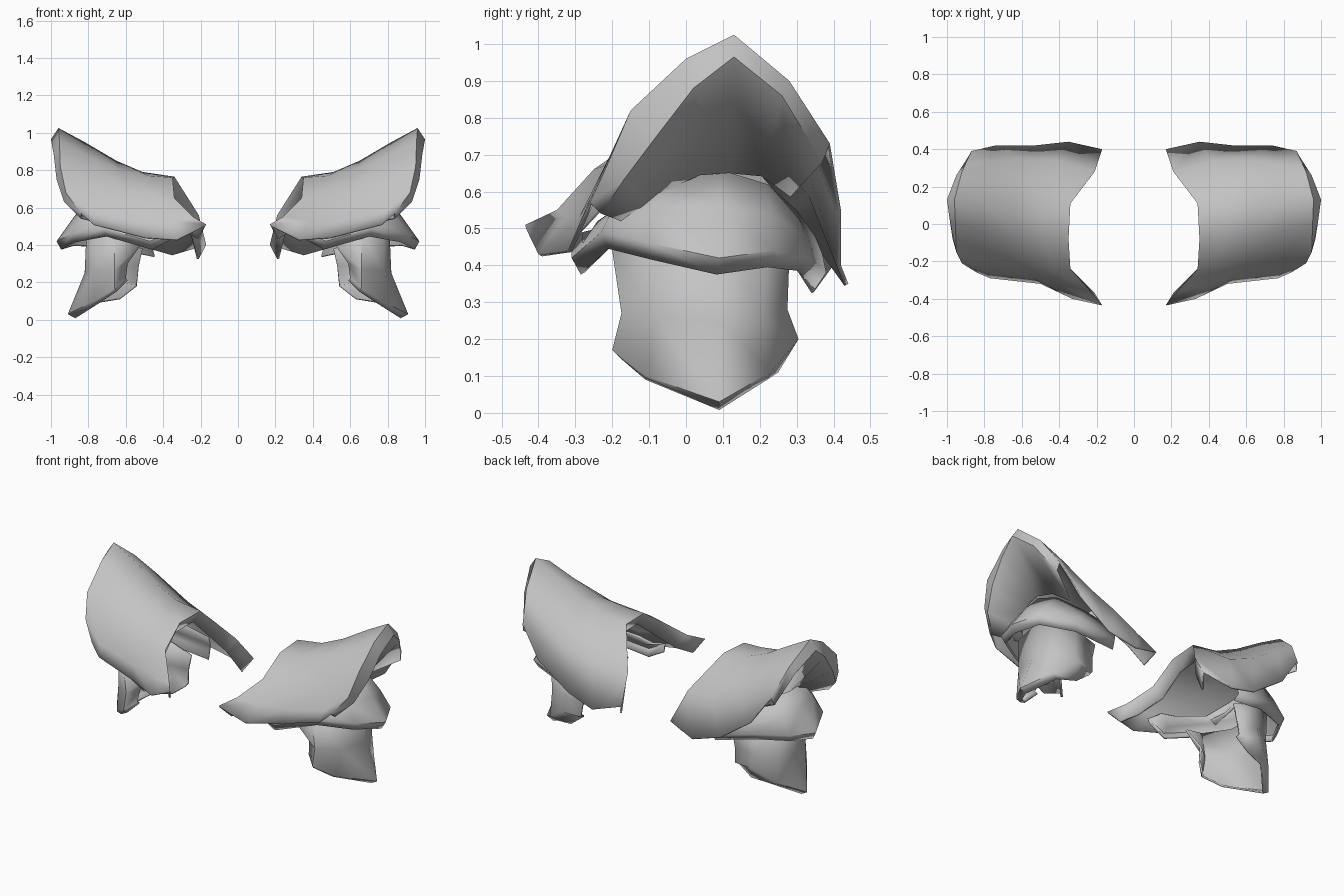
import bpy

# One grey metal for every plate
metal = bpy.data.materials.new("grey_metal")
metal.diffuse_color = (0.55, 0.55, 0.55, 1)


def plate(name, rows, thickness=0.012):
    """Loft rows of points into a curved plate, thicken it inward, mirror it to the other shoulder."""
    n = len(rows[0])
    verts = [p for row in rows for p in row]
    faces = [(r * n + c, r * n + c + 1, (r + 1) * n + c + 1, (r + 1) * n + c)
             for r in range(len(rows) - 1) for c in range(n - 1)]
    mesh = bpy.data.meshes.new(name)
    mesh.from_pydata(verts, [], faces)
    # outer side of the plate faces up and outward
    if sum((f.normal.z + 0.3 * f.normal.x) * f.area for f in mesh.polygons) < 0:
        mesh.flip_normals()
    mesh.materials.append(metal)
    obj = bpy.data.objects.new(name, mesh)
    bpy.context.collection.objects.link(obj)
    solid = obj.modifiers.new("thickness", 'SOLIDIFY')
    solid.thickness = thickness
    solid.offset = -1
    mirror = obj.modifiers.new("other_side", 'MIRROR')
    mirror.use_mirror_merge = False
    bpy.context.view_layer.objects.active = obj
    obj.select_set(True)
    bpy.ops.object.shade_smooth_by_angle(angle=1.0)
    obj.select_set(False)


# Flared upper plate: rows run from the neck to the raised rim, points from front to back
upper = [
    [(.17, -.435, .51), (.24, -.35, .55), (.34, -.24, .65), (.35, -.08, .76),
     (.34, .11, .765), (.21, .28, .56), (.17, .40, .40)],
    [(.33, -.40, .43), (.38, -.33, .53), (.43, -.25, .66), (.48, -.07, .77),
     (.51, .11, .79), (.42, .34, .60), (.35, .44, .35)],
    [(.50, -.32, .44), (.54, -.29, .53), (.58, -.22, .67), (.63, -.05, .80),
     (.65, .12, .85), (.59, .34, .67), (.53, .42, .40)],
    [(.77, -.29, .51), (.79, -.26, .58), (.80, -.20, .71), (.81, -.03, .88),
     (.82, .13, .95), (.79, .31, .81), (.74, .42, .55)],
    [(.84, -.26, .57), (.92, -.21, .68), (.95, -.15, .82), (.955, .0, .96),
     (.96, .13, 1.025), (.92, .28, .90), (.87, .39, .73)],
    [(.84, -.23, .54), (.93, -.17, .63), (.97, -.08, .75), (.985, .02, .88),
     (1.0, .13, .965), (.95, .26, .86), (.88, .37, .68)],
]
# Neck lining turned under the first row, steep underside drawn in from the rim
lining = [(x + .04, .85 * y, z - .075) for x, y, z in upper[0]]
underside = [(.8 * x + .01, .08 + .7 * (y - .08), .65 - .8 * (.965 - z) ** 2)
             for x, y, z in upper[-1]]
plate("upper_plate", [lining] + upper + [underside])

# Middle plate: rows run from the hidden top to the turned-out lip
middle = [
    [(.40, -.24, .50), (.50, -.24, .52), (.68, -.18, .56), (.76, -.07, .63),
     (.78, .09, .66), (.75, .22, .62), (.62, .30, .55), (.45, .35, .48)],
    [(.38, -.28, .49), (.48, -.28, .46), (.70, -.21, .53), (.83, -.08, .56),
     (.87, .09, .56), (.83, .23, .54), (.66, .32, .48), (.45, .37, .43)],
    [(.36, -.31, .48), (.47, -.31, .42), (.72, -.23, .49), (.89, -.10, .46),
     (.97, .09, .42), (.90, .24, .44), (.70, .33, .43), (.46, .38, .38)],
]
# Lower edge of the lip
middle.append([(.975 * x, .92 * y, z - .045) for x, y, z in middle[-1]])
plate("middle_plate", middle)

# Lower plate: wraps the arm and ends in a point
plate("lower_plate", [
    [(.52, -.17, .40), (.66, -.20, .44), (.78, -.08, .46), (.81, .09, .47),
     (.79, .22, .45), (.66, .28, .42), (.51, .27, .38)],
    [(.59, -.13, .30), (.66, -.175, .27), (.78, -.08, .26), (.82, .09, .25),
     (.79, .21, .26), (.67, .275, .28), (.53, .27, .29)],
    [(.60, -.15, .22), (.66, -.20, .17), (.77, -.11, .10), (.91, .09, .03),
     (.79, .23, .11), (.66, .305, .20), (.54, .28, .19)],
    [(.59, -.14, .21), (.65, -.18, .15), (.74, -.11, .09), (.87, .09, .008),
     (.75, .22, .09), (.63, .25, .11), (.54, .25, .18)],
])
